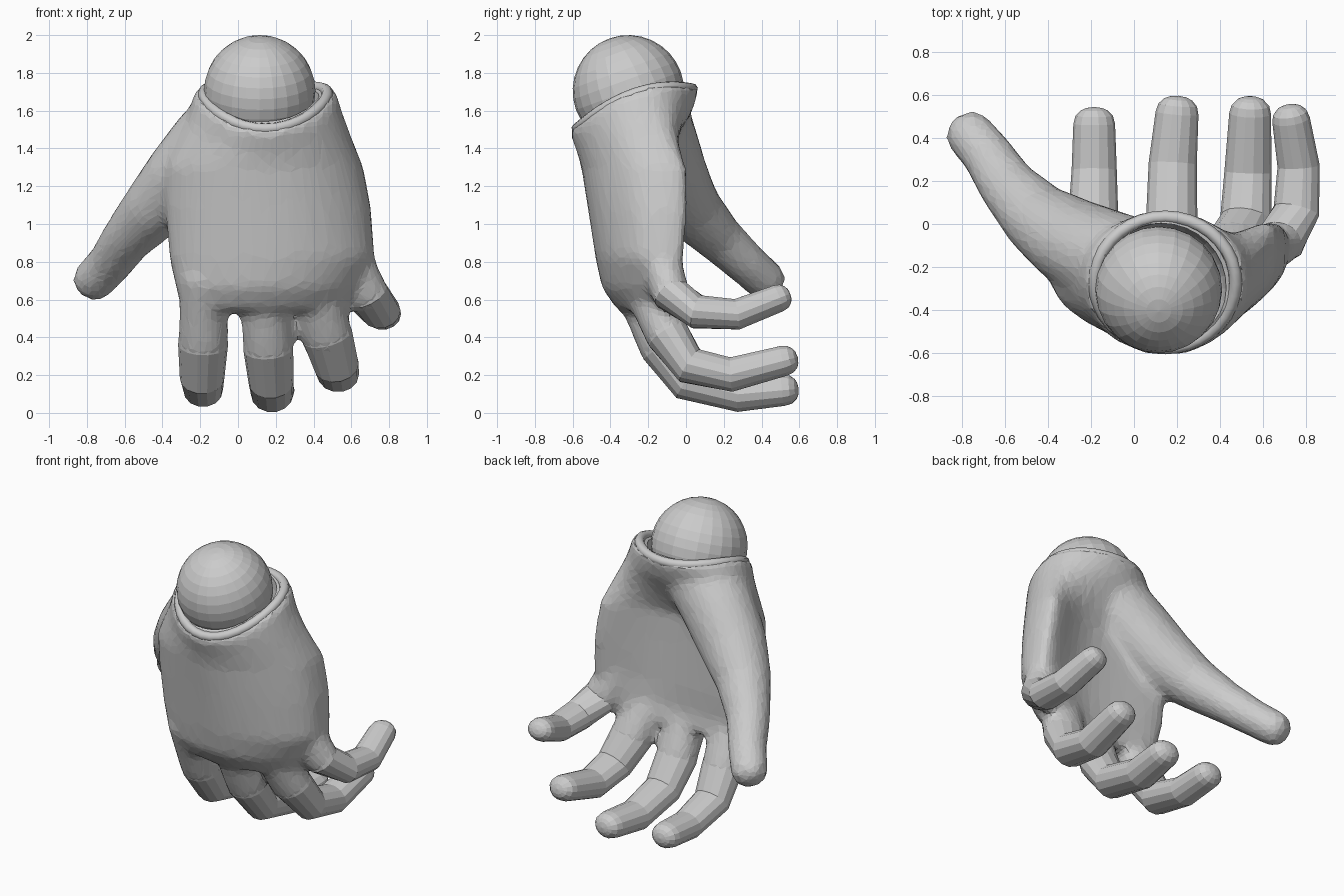
import bpy, bmesh, math
from mathutils import Vector

if "Cube" in bpy.data.objects:
    bpy.data.objects.remove(bpy.data.objects["Cube"])


def loft(bm, rings, tip=None):
    """Skin a list of point rings; close the start flat and the end flat or to a tip point."""
    vs = [[bm.verts.new(p) for p in ring] for ring in rings]
    n = len(vs[0])
    for a, b in zip(vs, vs[1:]):
        for i in range(n):
            j = (i + 1) % n
            bm.faces.new((a[i], a[j], b[j], b[i]))
    bm.faces.new(vs[0][::-1])
    if tip is None:
        bm.faces.new(vs[-1])
    else:
        t = bm.verts.new(tip)
        for i in range(n):
            bm.faces.new((vs[-1][i], vs[-1][(i + 1) % n], t))


def digit(bm, path, flat=0.85, n=14):
    """Round-tipped tube through (x, y, z, radius) points."""
    pts = [Vector(p[:3]) for p in path]
    rad = [p[3] for p in path]
    rings = []

    def ring(c, t, r):
        side = (Vector((1, 0, 0)) - t * t.x).normalized()
        up = t.cross(side)
        return [c + side * r * math.cos(a) + up * r * flat * math.sin(a)
                for a in (2 * math.pi * i / n for i in range(n))]

    for i, p in enumerate(pts):
        t = (pts[min(i + 1, len(pts) - 1)] - pts[max(i - 1, 0)]).normalized()
        rings.append(ring(p, t, rad[i]))
    for a in (0.5, 0.95, 1.25):
        rings.append(ring(p + t * rad[-1] * math.sin(a) * 0.8, t, rad[-1] * math.cos(a) ** 0.8))
    loft(bm, rings, p + t * rad[-1] * 0.82)


def finish(bm, name):
    bmesh.ops.recalc_face_normals(bm, faces=bm.faces[:])
    me = bpy.data.meshes.new(name)
    bm.to_mesh(me)
    bm.free()
    ob = bpy.data.objects.new(name, me)
    bpy.context.collection.objects.link(ob)
    return ob


def to_mesh(ob):
    bpy.ops.object.select_all(action='DESELECT')
    ob.select_set(True)
    bpy.context.view_layer.objects.active = ob
    bpy.ops.object.convert(target='MESH')


def rim_z(y):
    return 1.73 - 0.86 * (y + 0.07) ** 2


FINGERS = {
    "index_finger": [(-.18, -.29, .74, .125), (-.185, -.12, .36, .132), (-.19, .0, .185, .118),
                     (-.185, .25, .12, .105), (-.185, .465, .135, .097)],
    "middle_finger": [(.13, -.30, .74, .125), (.16, -.13, .34, .132), (.175, .0, .165, .12),
                      (.18, .28, .098, .112), (.20, .515, .12, .1)],
    "ring_finger": [(.37, -.26, .76, .13), (.47, -.095, .41, .137), (.52, .02, .25, .12),
                    (.53, .24, .203, .11), (.54, .515, .275, .097)],
    "little_finger": [(.54, -.17, .92, .12), (.68, -.08, .63, .118), (.755, .06, .535, .108),
                      (.765, .27, .522, .098), (.73, .485, .605, .088)],
}
THUMB = [(.04, -.21, 1.59, .24), (-.14, -.15, 1.41, .235), (-.30, -.075, 1.23, .215),
         (-.45, .03, 1.075, .175), (-.59, .18, .92, .138), (-.68, .32, .79, .122),
         (-.765, .42, .70, .118)]

# Cupped palm: (z or offset from rim, centre x, half width, centre y, half depth, cupping, squareness)
bm = bmesh.new()
rings = []
for z, cx, hw, cy, th, bend, ex in [
        (.02, .145, .37, -.273, .348, 0, 1),
        (-.12, .145, .41, -.275, .305, .02, .9),
        (1.30, .14, .525, -.365, .19, .25, .65),
        (1.08, .16, .545, -.345, .175, .24, .6),
        (0.82, .18, .545, -.32, .16, .21, .6),
        (0.66, .15, .48, -.30, .145, .17, .6),
        (0.54, .12, .41, -.24, .12, .10, .6)]:
    ring = []
    for i in range(32):
        a = 2 * math.pi * i / 32
        u, v = math.cos(a), math.sin(a)
        cup = bend * u * u * (1 if u > 0 else 0.5)
        fat = 1 + 1.5 * bend * u * u * (u > 0)      # heel on the little-finger side
        fat += 0.9 * bend * (v > 0)                 # flesh on the inner side
        y = cy + cup + th * fat * math.copysign(abs(v) ** ex, v)
        ring.append((cx + hw * u, y, rim_z(y) + z if z < 0.5 else z))
    rings.append(ring)
loft(bm, rings)

# Thumb and finger roots blend into the palm
digit(bm, THUMB, 0.95)
for path in FINGERS.values():
    digit(bm, [(x, y, z, r * 1.03) for x, y, z, r in path[:2]], 0.87)
hand = finish(bm, "palm_and_thumb")
m = hand.modifiers.new("fuse", 'REMESH')
m.mode = 'VOXEL'
m.voxel_size = 0.025
m = hand.modifiers.new("soften", 'SMOOTH')
m.factor = 0.5
m.iterations = 14
m = hand.modifiers.new("reduce", 'DECIMATE')
m.ratio = 0.2

# Socket hollowed out for the ball
bpy.ops.mesh.primitive_uv_sphere_add(segments=32, ring_count=20, radius=0.306,
                                     location=(.125, -.30, 1.71))
cutter = bpy.context.object
cutter.name = "socket_cutter"
cutter.hide_render = True
m = hand.modifiers.new("socket", 'BOOLEAN')
m.operation = 'DIFFERENCE'
m.solver = 'EXACT'
m.object = cutter
to_mesh(hand)
bpy.data.objects.remove(cutter, do_unlink=True)

# Fingers, with their roots buried in the palm
for name, path in FINGERS.items():
    bm = bmesh.new()
    root = [0.4 * a + 0.6 * b for a, b in zip(path[0], path[1])]
    root[3] *= 0.93
    digit(bm, [root] + path[1:])
    finish(bm, name)

# Cuff rim
cu = bpy.data.curves.new("cuff_rim", 'CURVE')
cu.dimensions = '3D'
cu.bevel_depth = 0.03
cu.bevel_resolution = 2
sp = cu.splines.new('POLY')
sp.points.add(35)
sp.use_cyclic_u = True
for i, p in enumerate(sp.points):
    a = 2 * math.pi * i / 36
    y = -.272 + .305 * math.sin(a)
    p.co = (.145 + .328 * math.cos(a), y, rim_z(y) - 0.005, 1)
rim = bpy.data.objects.new("cuff_rim", cu)
bpy.context.collection.objects.link(rim)
to_mesh(rim)

# Wrist ball
bpy.ops.mesh.primitive_uv_sphere_add(segments=24, ring_count=16, radius=0.295,
                                     location=(.115, -.305, 1.705),
                                     rotation=(math.radians(20), 0, 0))
bpy.context.object.name = "wrist_ball"
for ob in bpy.context.scene.objects:
    ob.data.shade_flat()
